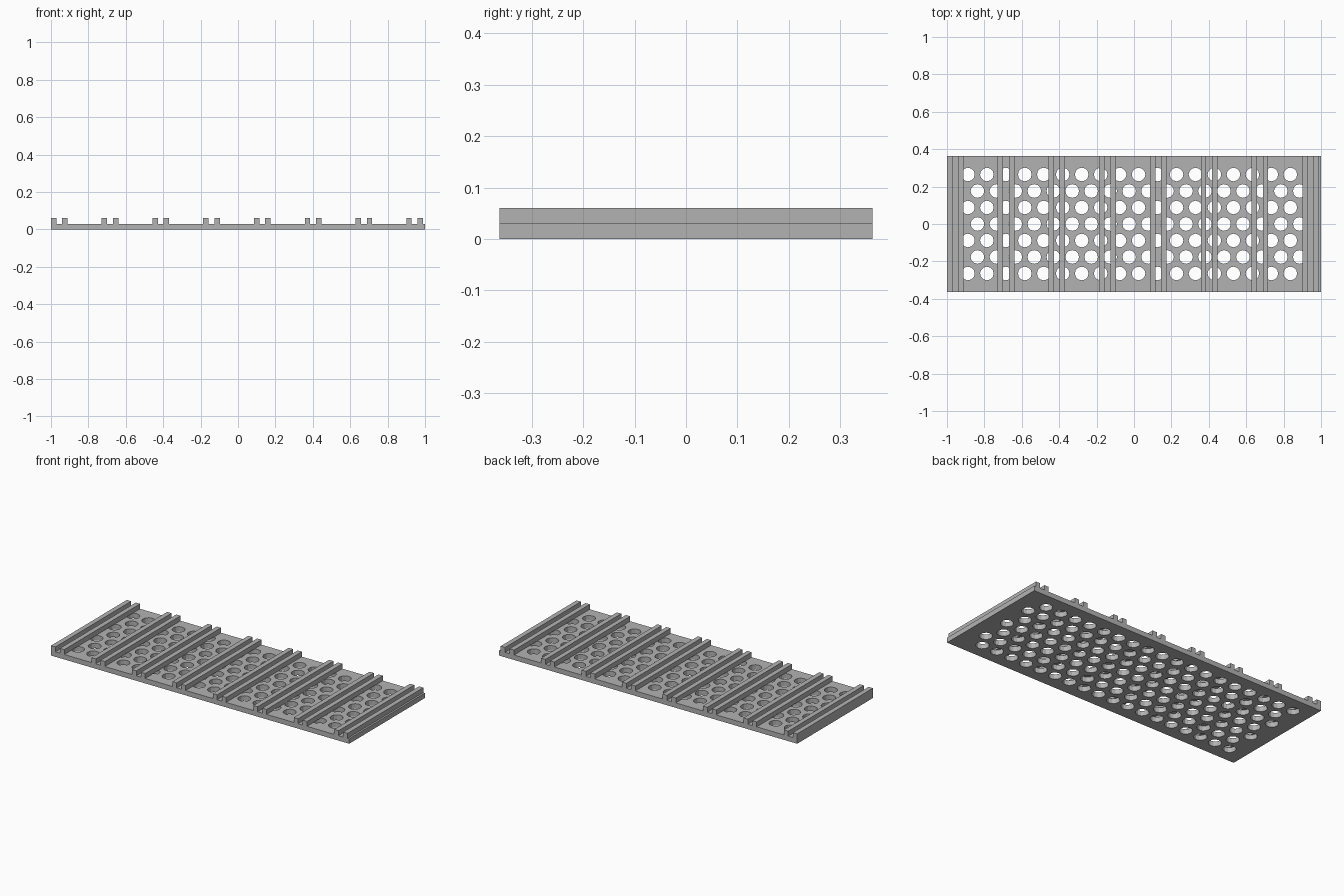
import bpy
import bmesh
from mathutils import Matrix, Vector

default_cube = bpy.data.objects.get("Cube")
if default_cube:
    bpy.data.objects.remove(default_cube, do_unlink=True)

HALF_X, HALF_Y = 1.0, 0.363
PLATE_TOP, RIB_TOP = 0.03, 0.06
RIB_PITCH, RIB_GAP, RIB_WIDTH = 0.2714, 0.06, 0.029
HOLE_RADIUS, HOLE_SIDES = 0.0365, 12
HOLE_PITCH, ROW_PITCH = 0.1014, 0.0882

grey = bpy.data.materials.new("matte grey")
grey.use_nodes = True
grey.diffuse_color = (0.45, 0.45, 0.45, 1)
grey.node_tree.nodes["Principled BSDF"].inputs["Base Color"].default_value = grey.diffuse_color


def make_object(name, bm):
    mesh = bpy.data.meshes.new(name)
    bm.to_mesh(mesh)
    bm.free()
    mesh.materials.append(grey)
    obj = bpy.data.objects.new(name, mesh)
    bpy.context.collection.objects.link(obj)
    return obj


def box(name, low, high):
    low, high = Vector(low), Vector(high)
    bm = bmesh.new()
    place = Matrix.Translation((low + high) / 2) @ Matrix.Diagonal((high - low).to_4d())
    place[3][3] = 1
    bmesh.ops.create_cube(bm, size=1, matrix=place)
    return make_object(name, bm)


# Base plate
plate = box("base_plate", (-HALF_X, -HALF_Y, 0), (HALF_X, HALF_Y, PLATE_TOP))

# Staggered drain holes, cut right through the plate
bm = bmesh.new()
for row in range(-3, 4):
    first_x = -0.888 if row % 2 else -0.888 + HOLE_PITCH / 2
    for column in range(18):
        centre = (first_x + column * HOLE_PITCH, row * ROW_PITCH, PLATE_TOP / 2)
        bmesh.ops.create_cone(bm, cap_ends=True, segments=HOLE_SIDES,
                              radius1=HOLE_RADIUS, radius2=HOLE_RADIUS,
                              depth=PLATE_TOP * 3, matrix=Matrix.Translation(centre))
cutter = make_object("hole_cutter", bm)
cutter.hide_render = True

cut = plate.modifiers.new("holes", "BOOLEAN")
cut.operation = "DIFFERENCE"
cut.solver = "EXACT"
cut.object = cutter
bpy.context.view_layer.update()
graph = bpy.context.evaluated_depsgraph_get()
solid = plate.data
plate.data = bpy.data.meshes.new_from_object(plate.evaluated_get(graph))
plate.modifiers.clear()
bpy.data.meshes.remove(solid)
bpy.data.objects.remove(cutter, do_unlink=True)

# Paired cross ribs, spanning over the holes
for pair in range(8):
    for side, offset in (("right", 0), ("left", RIB_GAP)):
        x = -HALF_X + pair * RIB_PITCH + offset
        box(f"{side}_rib_{pair + 1}", (x, -HALF_Y, PLATE_TOP), (x + RIB_WIDTH, HALF_Y, RIB_TOP))
